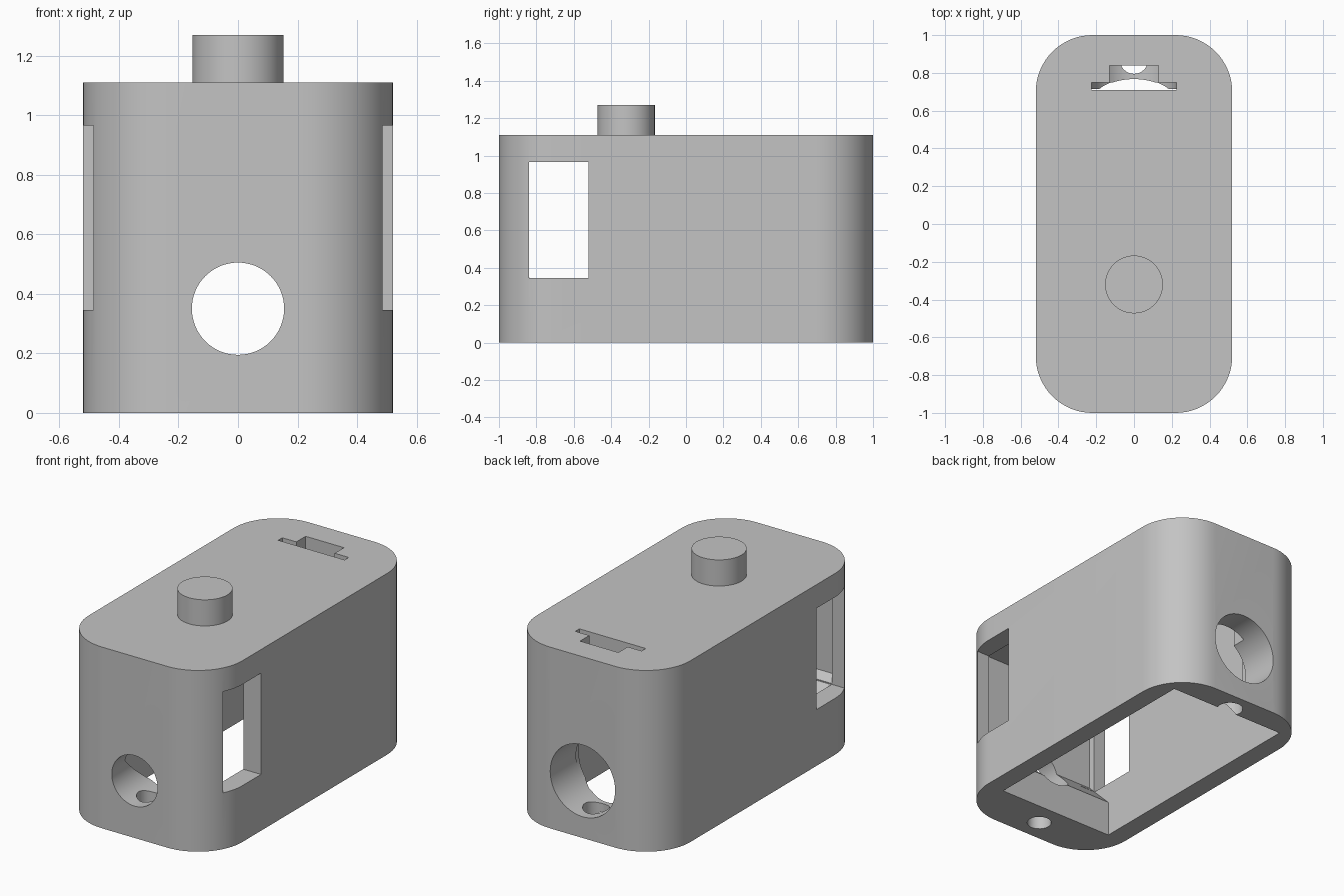
import bpy, bmesh, math
from mathutils import Vector

cube = bpy.data.objects.get("Cube")
if cube:
    bpy.data.objects.remove(cube, do_unlink=True)

grey = bpy.data.materials.new("plain grey")
grey.use_nodes = True
colour = (0.55, 0.55, 0.55, 1)
grey.diffuse_color = colour
grey.node_tree.nodes["Principled BSDF"].inputs["Base Color"].default_value = colour


def prism(name, profile, axis, start, end):
    """Extrude a 2D profile along an axis: x uses (y, z), y uses (x, z), z uses (x, y)."""
    place = {"x": lambda a, b: (start, a, b),
             "y": lambda a, b: (a, start, b),
             "z": lambda a, b: (a, b, start)}[axis]
    direction = Vector([float(axis == k) for k in "xyz"])
    bm = bmesh.new()
    face = bm.faces.new([bm.verts.new(place(a, b)) for a, b in profile])
    grown = bmesh.ops.extrude_face_region(bm, geom=[face])["geom"]
    verts = [v for v in grown if isinstance(v, bmesh.types.BMVert)]
    bmesh.ops.translate(bm, verts=verts, vec=direction * (end - start))
    bmesh.ops.recalc_face_normals(bm, faces=bm.faces)
    mesh = bpy.data.meshes.new(name)
    bm.to_mesh(mesh)
    bm.free()
    obj = bpy.data.objects.new(name, mesh)
    bpy.context.collection.objects.link(obj)
    mesh.materials.append(grey)
    return obj


def arc(cx, cy, r, a0, a1, n):
    angles = [math.radians(a0 + (a1 - a0) * i / n) for i in range(n + 1)]
    return [(cx + r * math.cos(a), cy + r * math.sin(a)) for a in angles]


def circle(cx, cy, r, n=64):
    return arc(cx, cy, r, 0, 360, n)[:-1]


def slot(half, low, high):
    """Upright slot with a rounded bottom."""
    return arc(0, low, half, 180, 360, 32) + [(half, high), (-half, high)]


def select_only(obj):
    bpy.ops.object.select_all(action="DESELECT")
    obj.select_set(True)
    bpy.context.view_layer.objects.active = obj


# Housing with rounded vertical corners
R, W, L, H = 0.3, 0.52, 1.0, 1.11
outline = []
for i, (sx, sy) in enumerate([(1, 1), (-1, 1), (-1, -1), (1, -1)]):
    outline += arc(sx * (W - R), sy * (L - R), R, 90 * i, 90 * i + 90, 16)
housing = prism("housing", outline, "z", 0, H)

# Hollow, open below, with sloped screw blocks at both ends
hollow = [(-0.71, -0.1), (0.9, -0.1), (0.715, 0.22), (0.715, 0.99),
          (-0.88, 0.99), (-0.88, 0.39), (-0.71, 0.22)]
window = [(-0.84, 0.345), (-0.52, 0.345), (-0.52, 0.965), (-0.84, 0.965)]
cutters = [
    prism("hollow_cutter", hollow, "x", -0.4, 0.4),
    prism("right_window_cutter", window, "x", -0.7, -0.3),
    prism("left_window_cutter", window, "x", 0.3, 0.7),
    prism("front_hole_cutter", circle(0, 0.35, 0.155), "y", -1.2, -0.6),
    prism("back_hole_cutter", circle(0, 0.35, 0.22), "y", 0.6, 1.2),
    prism("wide_slot_cutter", slot(0.225, 0.35, 1.3), "y", 0.71, 0.75),
    prism("narrow_slot_cutter", slot(0.13, 0.35, 1.3), "y", 0.74, 0.84),
    prism("front_screw_cutter", circle(0, -0.86, 0.07, 32), "z", -0.1, 0.3),
    prism("back_screw_cutter", circle(0, 0.87, 0.075, 32), "z", -0.1, 0.3),
]
select_only(housing)
for cutter in cutters:
    cutter.hide_render = True
    cut = housing.modifiers.new(cutter.name, "BOOLEAN")
    cut.operation = "DIFFERENCE"
    cut.solver = "EXACT"
    cut.object = cutter
    bpy.ops.object.modifier_apply(modifier=cut.name)
for cutter in cutters:
    bpy.data.objects.remove(cutter, do_unlink=True)

# Round button on the top
button = prism("top_button", circle(0, -0.32, 0.153), "z", H, 1.27)

for obj in (housing, button):
    select_only(obj)
    bpy.ops.object.shade_smooth_by_angle(angle=math.radians(30))
